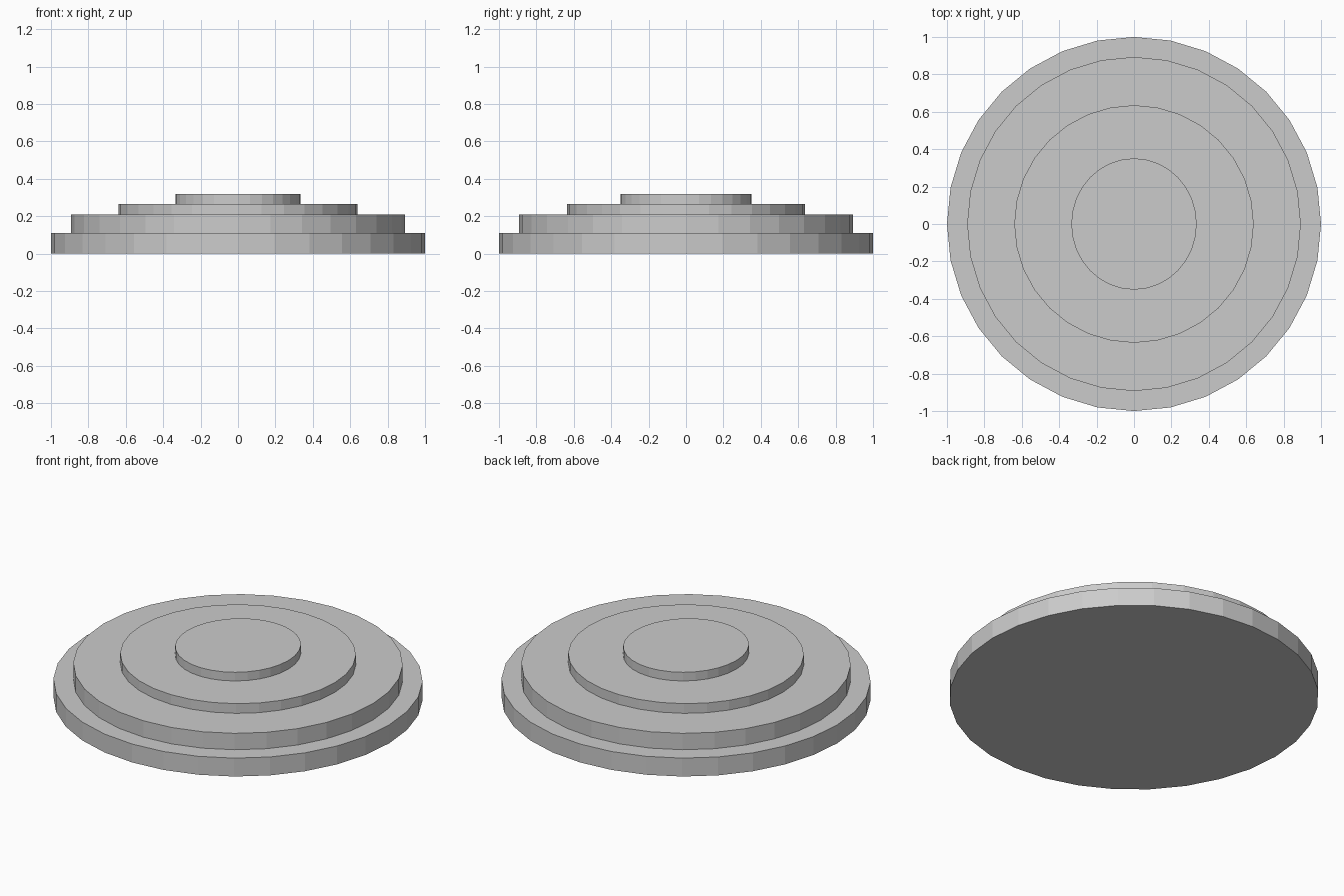
import bpy

if "Cube" in bpy.data.objects:
    bpy.data.objects.remove(bpy.data.objects["Cube"])

SIDES = 32

# name, x radius, y radius, bottom z, top z
TIERS = [
    ("base_tier", 1.0, 1.0, 0.0, 0.11),
    ("lower_tier", 0.892, 0.893, 0.11, 0.208),
    ("upper_tier", 0.64, 0.635, 0.208, 0.266),
    ("top_tier", 0.335, 0.351, 0.266, 0.318),
]


def add_tier(name, rx, ry, z0, z1):
    bpy.ops.mesh.primitive_cylinder_add(
        vertices=SIDES, radius=1, depth=1, location=(0, 0, (z0 + z1) / 2))
    tier = bpy.context.object
    tier.name = name
    tier.scale = (rx, ry, z1 - z0)
    bpy.ops.object.transform_apply(location=False, rotation=False, scale=True)


# Stacked round steps, widest at the bottom
for tier in TIERS:
    add_tier(*tier)
